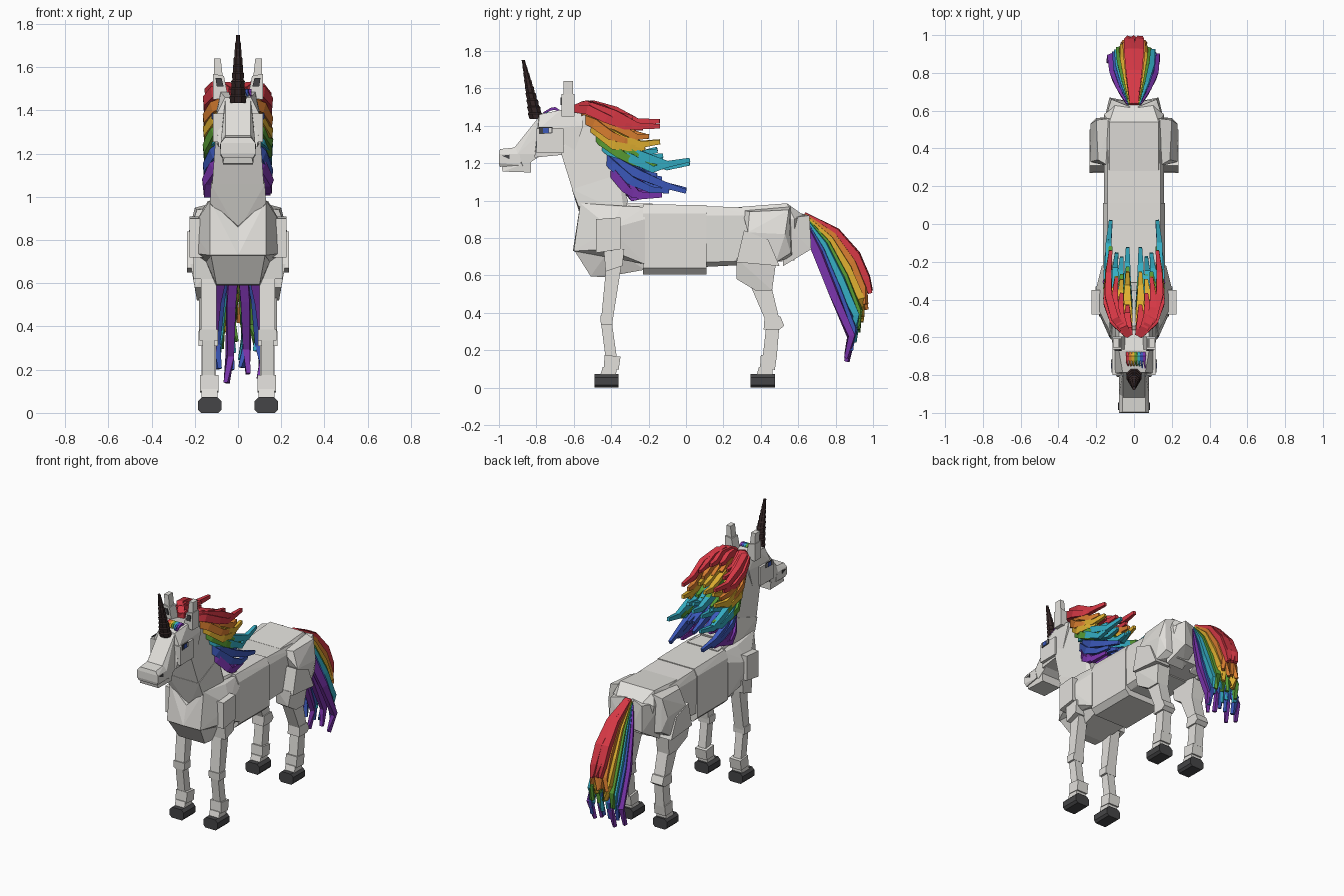
import bpy, bmesh, math, random
from mathutils import Vector

random.seed(4)


def material(name, rgb):
    m = bpy.data.materials.new(name)
    m.diffuse_color = (*rgb, 1)
    return m


WHITE = material("warm white", (0.76, 0.745, 0.71))
DARK = material("hoof grey", (0.06, 0.06, 0.063))
HORN = material("horn brown", (0.036, 0.02, 0.02))
RAINBOW = [material(n, c) for n, c in (
    ("red", (0.68, 0.04, 0.06)), ("orange", (0.7, 0.21, 0.03)),
    ("yellow", (0.74, 0.43, 0.03)), ("green", (0.1, 0.34, 0.035)),
    ("cyan", (0.035, 0.42, 0.55)), ("blue", (0.045, 0.1, 0.5)),
    ("purple", (0.2, 0.035, 0.42)))]


def finish(name, bm, mat):
    bmesh.ops.recalc_face_normals(bm, faces=bm.faces)
    me = bpy.data.meshes.new(name)
    bm.to_mesh(me)
    bm.free()
    me.materials.append(mat)
    ob = bpy.data.objects.new(name, me)
    bpy.context.collection.objects.link(ob)
    return ob


def hull(name, points, mat=WHITE):
    """Faceted solid wrapped around a few corner points."""
    bm = bmesh.new()
    for p in points:
        bm.verts.new(p)
    bmesh.ops.remove_doubles(bm, verts=bm.verts, dist=1e-5)
    res = bmesh.ops.convex_hull(bm, input=bm.verts)
    junk = {v for v in res["geom_interior"] + res["geom_unused"] if isinstance(v, bmesh.types.BMVert)}
    bmesh.ops.delete(bm, geom=list(junk), context='VERTS')
    bmesh.ops.dissolve_limit(bm, angle_limit=0.02, verts=bm.verts, edges=bm.edges)
    return finish(name, bm, mat)


def centre(name, points, mat=WHITE):
    """Symmetric solid from (half width, y, z) corners."""
    return hull(name, [(s * w, y, z) for w, y, z in points for s in (-1, 1)], mat)


def pair(name, points, mat=WHITE):
    for side, s in (("left", 1), ("right", -1)):
        hull(f"{side}_{name}", [(s * x, y, z) for x, y, z in points], mat)


def slab(name, x0, x1, profile, mat=WHITE):
    """Mirrored pair extruded across x from a side profile of (y, z)."""
    pair(name, [(x, y, z) for y, z in profile for x in (x0, x1)], mat)


def strands(name, paths, mat, w0, h0):
    """Tapered square locks of hair joined into one object."""
    bm = bmesh.new()
    for path in paths:
        pts = [Vector(p) for p in path]
        rings = []
        for i, p in enumerate(pts):
            t = (pts[min(i + 1, len(pts) - 1)] - pts[max(i - 1, 0)]).normalized()
            side = t.cross(Vector((0, 0, 1))).normalized()
            if side.x < 0:
                side = -side
            up = side.cross(t)
            k = (0.75, 1.0, 0.9, 0.7, 0.45)[round(4 * i / (len(pts) - 1))]
            rings.append([bm.verts.new(p + side * a * w0 * k / 2 + up * b * h0 * k / 2)
                          for a, b in ((-1, -1), (1, -1), (1, 1), (-1, 1))])
        for a, b in zip(rings, rings[1:]):
            for j in range(4):
                bm.faces.new((a[j], a[(j + 1) % 4], b[(j + 1) % 4], b[j]))
        bm.faces.new(rings[0])
        bm.faces.new(rings[-1])
    return finish(name, bm, mat)


# Torso
centre("barrel", [(0.13, -0.23, 0.605), (0.13, 0.11, 0.605), (0.165, -0.23, 0.64), (0.165, 0.11, 0.64),
                  (0.165, -0.23, 0.93), (0.165, 0.11, 0.93), (0.14, -0.23, 0.98), (0.14, 0.11, 0.975)])
centre("flank", [(0.12, 0.1, 0.645), (0.12, 0.4, 0.66), (0.155, 0.1, 0.67), (0.155, 0.4, 0.68),
                 (0.16, 0.1, 0.92), (0.16, 0.4, 0.92), (0.14, 0.1, 0.97), (0.14, 0.4, 0.96)])
centre("croup", [(0.13, 0.3, 0.66), (0.12, 0.58, 0.68), (0.16, 0.28, 0.92), (0.16, 0.58, 0.9),
                 (0.13, 0.28, 0.965), (0.13, 0.54, 0.985), (0.1, 0.63, 0.92)])
pair("chest", [(0.13, -0.565, 0.985), (0, -0.57, 0.86), (0, -0.605, 0.73), (0.13, -0.6, 0.73),
               (0.215, -0.4, 0.85), (0.21, -0.42, 0.74), (0.15, -0.35, 0.965), (0.14, -0.22, 0.965),
               (0, -0.22, 0.95), (0.17, -0.22, 0.9), (0.17, -0.22, 0.66), (0, -0.22, 0.66)])
centre("breast", [(0.125, -0.595, 0.73), (0.1, -0.51, 0.595), (0.1, -0.44, 0.59), (0.13, -0.22, 0.63),
                  (0.17, -0.4, 0.75), (0.15, -0.22, 0.75)])
centre("withers", [(0.1, -0.42, 0.95), (0.1, -0.32, 0.985), (0.12, -0.18, 0.985), (0.12, -0.18, 0.95)])
pair("buttock", [(0.02, 0.5, 0.93), (0.17, 0.5, 0.9), (0.02, 0.62, 0.93), (0.12, 0.66, 0.92),
                 (0.13, 0.67, 0.74), (0.03, 0.65, 0.74), (0.16, 0.52, 0.65), (0.03, 0.52, 0.65)])

# Neck and head
centre("lower_neck", [(0.0, -0.54, 0.84), (0.13, -0.575, 0.97), (0.13, -0.33, 0.93), (0.125, -0.61, 1.06),
                      (0.1, -0.36, 1.14), (0.1, -0.31, 1.0)])
centre("upper_neck", [(0.12, -0.605, 1.05), (0.1, -0.35, 1.13), (0.105, -0.67, 1.26), (0.085, -0.45, 1.32),
                      (0.08, -0.54, 1.46), (0.08, -0.68, 1.4)])
centre("skull", [(0.08, -0.56, 1.465), (0.08, -0.67, 1.485), (0.06, -0.785, 1.46), (0.1, -0.55, 1.4),
                 (0.1, -0.79, 1.38), (0.1, -0.6, 1.25), (0.09, -0.81, 1.23)])
centre("cheeks", [(0.115, y, z) for y in (-0.8, -0.655) for z in (1.255, 1.385)])
centre("snout", [(0.058, -0.78, 1.455), (0.058, -0.92, 1.28), (0.07, -0.78, 1.36), (0.08, -0.9, 1.25),
                 (0.075, -0.87, 1.18), (0.08, -0.76, 1.25)])
centre("muzzle", [(0.06, -0.9, 1.285), (0.06, -0.995, 1.275), (0.08, -1.0, 1.25), (0.08, -0.89, 1.25),
                  (0.08, -1.0, 1.2), (0.07, -0.995, 1.18), (0.08, -0.88, 1.19)])
centre("lower_jaw", [(0.065, -0.985, 1.18), (0.07, -0.98, 1.155), (0.07, -0.83, 1.15), (0.075, -0.83, 1.21),
                     (0.065, -0.92, 1.185)])
slab("eye", 0.113, 0.119, [(-0.785, 1.355), (-0.785, 1.392), (-0.715, 1.392), (-0.715, 1.36)], DARK)
slab("iris", 0.118, 0.122, [(-0.765, 1.36), (-0.765, 1.388), (-0.735, 1.388), (-0.735, 1.36)], RAINBOW[5])
slab("eye_white", 0.117, 0.121, [(-0.733, 1.365), (-0.733, 1.387), (-0.72, 1.387), (-0.72, 1.365)])
slab("nostril", 0.078, 0.084, [(-0.985, 1.24), (-0.945, 1.245), (-0.945, 1.222)], DARK)
pair("ear_base", [(x, y, z) for x, z in ((0.045, 1.46), (0.115, 1.45), (0.065, 1.56), (0.115, 1.57))
                  for y in (-0.665, -0.595)])
pair("ear_tip", [(x, y, z) for x, z in ((0.07, 1.55), (0.11, 1.55), (0.08, 1.64), (0.112, 1.64))
                 for y in (-0.655, -0.605)])
pair("inner_ear", [(x, y, z) for x, z in ((0.066, 1.51), (0.098, 1.51), (0.076, 1.55), (0.104, 1.55))
                   for y in (-0.672, -0.663)], DARK)

# Ridged horn: stacked tapering segments, each narrower at its foot
bm = bmesh.new()
N, rings = 9, []
for i in range(N):
    for f, bulge in ((0.0, 0.9), (0.8, 1.07)):
        t = (i + f) / (N - 0.2)
        r = (0.043 * (1 - t) + 0.009 * t) * bulge
        c = Vector((0, -0.8 - 0.07 * t, 1.435 + 0.315 * t))
        rings.append([bm.verts.new(c + Vector((r * math.cos(a), r * math.sin(a), 0)))
                      for a in (math.tau * (j + 0.5) / 8 for j in range(8))])
for a, b in zip(rings, rings[1:]):
    for j in range(8):
        bm.faces.new((a[j], a[(j + 1) % 8], b[(j + 1) % 8], b[j]))
bm.faces.new(rings[0])
bm.faces.new(rings[-1])
finish("horn", bm, HORN)

# Front legs
slab("shoulder_plate", 0.13, 0.225, [(-0.48, 0.9), (-0.35, 0.91), (-0.35, 0.74), (-0.48, 0.72)])
slab("forearm_top", 0.1, 0.205, [(-0.44, 0.74), (-0.33, 0.74), (-0.34, 0.65), (-0.43, 0.62)])
slab("forearm", 0.1, 0.172, [(-0.42, 0.72), (-0.335, 0.72), (-0.395, 0.34), (-0.455, 0.35)])
slab("knee", 0.093, 0.178, [(-0.458, 0.385), (-0.39, 0.385), (-0.393, 0.335), (-0.455, 0.335)])
slab("front_cannon", 0.108, 0.165, [(-0.455, 0.35), (-0.395, 0.34), (-0.37, 0.16), (-0.43, 0.16)])

# Hind legs
pair("haunch", [(0.12, 0.3, 0.95), (0.12, 0.56, 0.97), (0.19, 0.34, 0.94), (0.2, 0.55, 0.95),
                (0.23, 0.33, 0.83), (0.23, 0.53, 0.82), (0.12, 0.57, 0.7), (0.2, 0.56, 0.72),
                (0.22, 0.48, 0.67), (0.12, 0.4, 0.66), (0.22, 0.38, 0.67)])
slab("stifle", 0.12, 0.236, [(0.31, 0.84), (0.44, 0.79), (0.5, 0.65), (0.27, 0.67)])
pair("gaskin", [(0.1, 0.27, 0.69), (0.22, 0.27, 0.69), (0.1, 0.28, 0.58), (0.2, 0.27, 0.58),
                (0.1, 0.48, 0.66), (0.2, 0.48, 0.66), (0.1, 0.37, 0.52), (0.19, 0.37, 0.52),
                (0.1, 0.46, 0.52), (0.19, 0.46, 0.52)])
slab("shank", 0.1, 0.18, [(0.33, 0.58), (0.45, 0.57), (0.5, 0.36), (0.42, 0.37)])
slab("hock", 0.093, 0.183, [(0.42, 0.38), (0.505, 0.38), (0.525, 0.33), (0.5, 0.31), (0.415, 0.31)])
slab("hind_cannon", 0.103, 0.17, [(0.43, 0.34), (0.5, 0.34), (0.485, 0.16), (0.41, 0.16)])

# Fetlocks, pasterns and hooves
for name, y in (("front", -0.425), ("hind", 0.41)):
    slab(name + "_fetlock", 0.09, 0.175, [(y - 0.01, 0.175), (y + 0.075, 0.165), (y + 0.065, 0.095), (y - 0.015, 0.1)])
    slab(name + "_pastern", 0.095, 0.17, [(y - 0.02, 0.11), (y + 0.055, 0.11), (y + 0.05, 0.06), (y - 0.035, 0.06)])
    pair(name + "_hoof", [(x, yy, z) for yy in (y - 0.065, y + 0.065) for x, z in
                          ((0.09, 0), (0.17, 0), (0.077, 0.015), (0.185, 0.015),
                           (0.077, 0.055), (0.185, 0.055), (0.095, 0.073), (0.167, 0.073))], DARK)

# Mane: one centre line (y, z) per colour, fanned outward on both sides
MANE = [[(-0.59, 1.49), (-0.5, 1.5), (-0.38, 1.46), (-0.26, 1.4), (-0.14, 1.4)],
        [(-0.57, 1.45), (-0.46, 1.43), (-0.36, 1.38), (-0.27, 1.33), (-0.2, 1.32)],
        [(-0.54, 1.42), (-0.44, 1.37), (-0.34, 1.31), (-0.24, 1.275), (-0.14, 1.29)],
        [(-0.51, 1.38), (-0.42, 1.32), (-0.31, 1.25), (-0.22, 1.2), (-0.12, 1.18)],
        [(-0.49, 1.33), (-0.38, 1.27), (-0.24, 1.23), (-0.1, 1.175), (0.02, 1.2)],
        [(-0.46, 1.27), (-0.37, 1.2), (-0.25, 1.13), (-0.12, 1.07), (0.0, 1.04)],
        [(-0.43, 1.22), (-0.36, 1.14), (-0.29, 1.07), (-0.25, 1.02), (-0.13, 1.02)]]
REACH = (0.035, 0.07, 0.1, 0.135, 0.142)
for n, (mat, line) in enumerate(zip(RAINBOW, MANE)):
    # inner top locks stay short so the crest parts in a V
    lengths = (0.36, 0.5, 0.68, 1.0, 0.8) if n < 2 else (0.72, 0.62, 0.66, 1.0, 0.8)
    paths = []
    for s in (-1, 1):
        for k, (reach, length) in enumerate(zip(REACH, lengths)):
            dz = (0.0, 0.01, 0.02, 0.01, -0.035)[k] + random.uniform(-0.012, 0.012)
            y0, z0 = line[0]
            paths.append([(s * (0.02 + (reach - 0.02) * (0.1, 0.7, 1, 1, 0.9)[i]),
                           y0 + (y - y0) * length,
                           z0 + (z - z0) * length + dz * min(i, 2) / 2 + (i > 1) * random.uniform(-0.009, 0.009))
                          for i, (y, z) in enumerate(line)])
    strands(mat.name + "_mane", paths, mat, 0.042, 0.052)

# Forelock
for i, mat in enumerate(RAINBOW):
    x = -0.035 + i * 0.015
    strands(mat.name + "_forelock", [[(x, -0.68, 1.48), (x, -0.7, 1.492), (x, -0.72, 1.489),
                                     (x, -0.735, 1.482), (x + 0.005, -0.75 - 0.012 * (i > 4), 1.468)]],
            mat, 0.016, 0.016)

# Tail: blends from the outer red curve to the inner purple curve, fanning wider toward purple
OUTER = [(0.63, 0.92), (0.8, 0.825), (0.91, 0.7), (0.965, 0.58), (0.985, 0.5)]
INNER = [(0.63, 0.89), (0.71, 0.72), (0.79, 0.51), (0.885, 0.28), (0.86, 0.16)]
for i, mat in enumerate(RAINBOW):
    t = (i / 6) ** 0.9
    paths = []
    for u in (-1, -0.4, 0.4, 1):
        spread = u * (0.032 + 0.078 * t) + random.uniform(-0.008, 0.008)
        drop = random.uniform(-0.03, 0.025)
        sway = random.uniform(-0.02, 0.02)
        paths.append([(spread * (0.15, 0.55, 0.9, 1.05, 1.0)[j] + sway * (j == 4),
                       a[0] + (b[0] - a[0]) * t, a[1] + (b[1] - a[1]) * t + drop * j / 4)
                      for j, (a, b) in enumerate(zip(OUTER, INNER))])
    strands(mat.name + "_tail", paths, mat, 0.045, 0.05)
